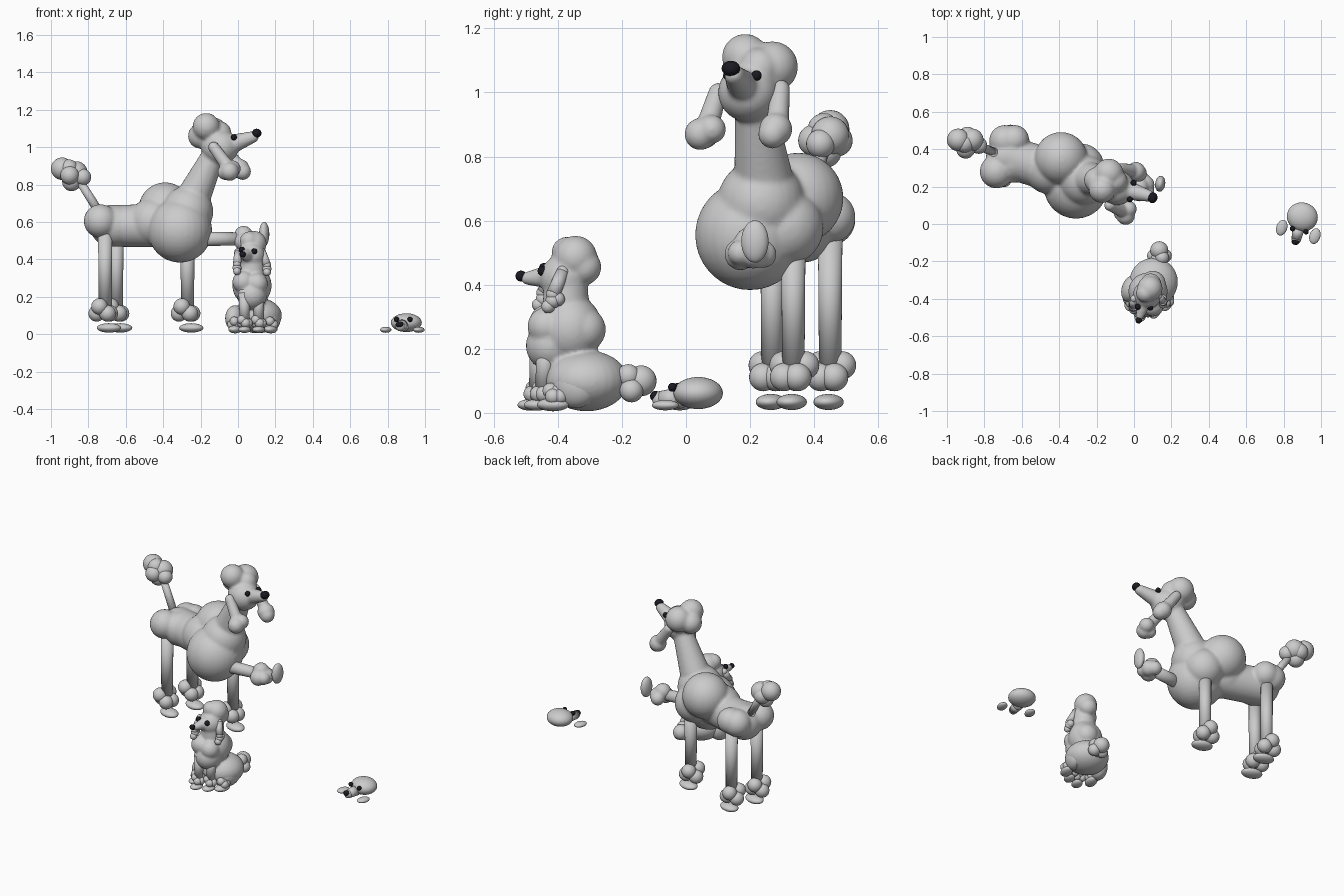
import bpy, bmesh, math
from mathutils import Vector, Matrix

DARK = bpy.data.materials.new("black")
DARK.diffuse_color = (0.01, 0.01, 0.015, 1)


def make(name, balls=(), limbs=(), blend=0, mat=None):
    """balls: (x,y,z,r) or (x,y,z,rx,ry,rz,turn); limbs: (start, end, r1, r2)."""
    bm = bmesh.new()
    for b in balls:
        r = b[3:6] if len(b) > 4 else (b[3],) * 3
        turn = b[6] if len(b) > 6 else 0
        m = (Matrix.Translation(b[:3]) @ Matrix.Rotation(math.radians(turn), 4, 'Z')
             @ Matrix.Diagonal((*r, 1)))
        bmesh.ops.create_uvsphere(bm, u_segments=28, v_segments=18, radius=1, matrix=m)
    for a, b, r1, r2 in limbs:
        a, b = Vector(a), Vector(b)
        d = b - a
        m = Matrix.Translation((a + b) / 2) @ d.to_track_quat('Z', 'Y').to_matrix().to_4x4()
        bmesh.ops.create_cone(bm, cap_ends=True, segments=28, radius1=r1, radius2=r2,
                              depth=d.length, matrix=m)
        for p, r in ((a, r1), (b, r2)):
            bmesh.ops.create_uvsphere(bm, u_segments=28, v_segments=18, radius=r,
                                      matrix=Matrix.Translation(p))
    for f in bm.faces:
        f.smooth = True
    me = bpy.data.meshes.new(name)
    bm.to_mesh(me)
    bm.free()
    ob = bpy.data.objects.new(name, me)
    bpy.context.collection.objects.link(ob)
    if blend:
        rm = ob.modifiers.new("fuse", 'REMESH')
        rm.mode, rm.voxel_size, rm.use_smooth_shade = 'VOXEL', blend, True
        sm = ob.modifiers.new("soften", 'SMOOTH')
        sm.factor, sm.iterations = 0.5, 7
    if mat:
        me.materials.append(mat)
    return ob


def pom(name, c, spread, r, turn=0, n=5):
    """Fluffy pompom: a ring of staggered lobes around a core."""
    lobes = [(*c, r * 1.1)]
    for i in range(n):
        a = math.radians(turn) + math.tau * i / n
        lobes.append((c[0] + spread * math.cos(a), c[1] + spread * math.sin(a),
                      c[2] + (0.5 if i % 2 else -0.5) * spread, r))
    make(name, lobes)


# ---------- large standing poodle ----------
make("large_body", [
    (-0.31, 0.20, 0.555, 0.172), (-0.39, 0.35, 0.67, 0.142), (-0.455, 0.29, 0.60, 0.13),
    (-0.27, 0.235, 0.655, 0.138), (-0.28, 0.31, 0.58, 0.12),          # chest fluff
    (-0.735, 0.28, 0.605, 0.09), (-0.69, 0.445, 0.605, 0.085),
    (-0.64, 0.45, 0.61, 0.08), (-0.65, 0.33, 0.58, 0.11),             # hips
    (-0.095, 0.195, 1.00, 0.1, 0.095, 0.092, -15),                     # head
    (-0.17, 0.185, 1.11, 0.073), (-0.135, 0.27, 1.08, 0.08),
    (-0.20, 0.235, 1.06, 0.068), (-0.10, 0.23, 1.075, 0.065),          # topknot
], [
    ((-0.68, 0.36, 0.58), (-0.42, 0.28, 0.58), 0.112, 0.115),
    ((-0.23, 0.24, 0.75), (-0.13, 0.215, 0.96), 0.09, 0.062),
    ((-0.05, 0.185, 1.01), (0.08, 0.15, 1.055), 0.055, 0.032),
], blend=0.009)
make("large_nose", [(0.10, 0.14, 1.075, 0.025, 0.029, 0.024, -15)], mat=DARK)
make("large_eyes", [(-0.002, 0.22, 1.053, 0.016), (-0.022, 0.132, 1.053, 0.016)], mat=DARK)
# drooping ears with pompom ends
make("large_ear_right", [(-0.045, 0.045, 0.87, 0.05), (-0.03, 0.08, 0.885, 0.045), (-0.07, 0.06, 0.865, 0.04)],
     [((-0.13, 0.10, 1.0), (-0.05, 0.065, 0.89), 0.03, 0.036)], blend=0.007)
make("large_ear_left", [(0.01, 0.28, 0.885, 0.052), (0.025, 0.27, 0.87, 0.045)],
     [((-0.08, 0.295, 1.01), (0.0, 0.285, 0.90), 0.03, 0.036)], blend=0.007)
# standing legs
for name, x, y in (("hind_right", -0.71, 0.27), ("hind_left", -0.65, 0.45), ("front_left", -0.27, 0.335)):
    make("large_leg_" + name, limbs=[((x, y, 0.54), (x, y, 0.15), 0.038, 0.035)])
    pom("large_ankle_" + name, (x - 0.01, y, 0.13), 0.037, 0.044, 20)
    make("large_foot_" + name, [(x + 0.02, y - 0.005, 0.034, 0.066, 0.046, 0.025, -15)])
# raised front leg
make("large_leg_raised", limbs=[((-0.25, 0.17, 0.51), (0.04, 0.195, 0.51), 0.04, 0.034)])
make("large_ankle_raised", [(0.03, 0.17, 0.495, 0.05), (0.04, 0.24, 0.495, 0.043), (0.03, 0.20, 0.53, 0.05),
                            (0.06, 0.21, 0.50, 0.05), (0.07, 0.17, 0.50, 0.04)], blend=0.007)
make("large_paw_raised", [(0.14, 0.215, 0.535, 0.027, 0.043, 0.066, -8)])
# tail
make("large_tail", limbs=[((-0.74, 0.38, 0.65), (-0.86, 0.43, 0.84), 0.024, 0.022)])
make("large_tail_pom", [(-0.94, 0.45, 0.885, 0.06), (-0.865, 0.45, 0.865, 0.06), (-0.90, 0.40, 0.85, 0.05),
                        (-0.89, 0.47, 0.85, 0.05), (-0.89, 0.435, 0.815, 0.05),
                        (-0.83, 0.42, 0.84, 0.045), (-0.905, 0.43, 0.885, 0.05)])

# ---------- small sitting poodle ----------
make("small_body", [
    (0.105, -0.31, 0.10, 0.13, 0.13, 0.095, 0),                        # haunches
    (0.075, -0.36, 0.26, 0.105, 0.1, 0.11, 0), (0.03, -0.43, 0.28, 0.06),
    (0.10, -0.435, 0.27, 0.06), (0.075, -0.42, 0.21, 0.08), (0.10, -0.32, 0.26, 0.07),
    (0.07, -0.38, 0.42, 0.076), (0.085, -0.345, 0.485, 0.068),         # head, topknot
    (0.09, -0.32, 0.455, 0.056), (0.06, -0.37, 0.50, 0.05),
], [
    ((0.075, -0.375, 0.31), (0.075, -0.375, 0.40), 0.075, 0.068),
    ((0.055, -0.42, 0.425), (0.03, -0.495, 0.42), 0.04, 0.021),
], blend=0.007)
make("small_nose", [(0.025, -0.515, 0.427, 0.017)], mat=DARK)
make("small_eyes", [(0.02, -0.443, 0.452, 0.016), (0.087, -0.447, 0.443, 0.016)], mat=DARK)
for side, top, end in (("left", (0.13, -0.385, 0.44), (0.155, -0.415, 0.35)),
                       ("right", (-0.0, -0.40, 0.44), (-0.005, -0.445, 0.355))):
    x, y, z = end
    make("small_ear_" + side, [(x, y, z, 0.024), (x, y - 0.015, z - 0.018, 0.021), (x, y + 0.015, z + 0.005, 0.022)],
         [(top, (x, y, z + 0.02), 0.02, 0.022)])
# front legs
for side, x, y in (("right", 0.035, -0.465), ("left", 0.11, -0.445)):
    make("small_front_leg_" + side, limbs=[((x, y + 0.01, 0.22), (x, y, 0.07), 0.032, 0.025)])
    pom("small_ankle_" + side, (x, y, 0.068), 0.018, 0.025)
    make("small_front_foot_" + side, [(x, y - 0.02, 0.025, 0.032, 0.042, 0.018, -20)])
# hind thighs and feet
for side, x, y in (("right", -0.015, -0.345), ("left", 0.175, -0.345)):
    make("small_thigh_" + side, [(x, y, 0.085, 0.05, 0.075, 0.07, -20)])
    pom("small_hind_ankle_" + side, (x, y - 0.06, 0.06), 0.018, 0.025, 40)
    make("small_hind_foot_" + side, [(x, y - 0.07, 0.026, 0.034, 0.052, 0.021, -20)])
make("small_tail_pom", [(0.135, -0.14, 0.10, 0.048), (0.13, -0.185, 0.09, 0.042), (0.105, -0.17, 0.075, 0.035),
                        (0.15, -0.18, 0.115, 0.037), (0.165, -0.17, 0.07, 0.037)])

# ---------- puppy head resting between paws ----------
make("puppy_head", [(0.90, 0.038, 0.062, 0.083, 0.077, 0.05, -15)],
     [((0.88, -0.02, 0.047), (0.868, -0.08, 0.042), 0.033, 0.026)])
make("puppy_nose", [(0.864, -0.095, 0.052, 0.021, 0.017, 0.017, 0)], mat=DARK)
make("puppy_eyes", [(0.847, -0.025, 0.08, 0.014), (0.92, -0.042, 0.08, 0.014)], mat=DARK)
for side, x, y in (("right", 0.79, -0.02), ("left", 0.967, -0.065)):
    make("puppy_paw_" + side, [(x, y, 0.024, 0.029, 0.043, 0.016, -18)])
